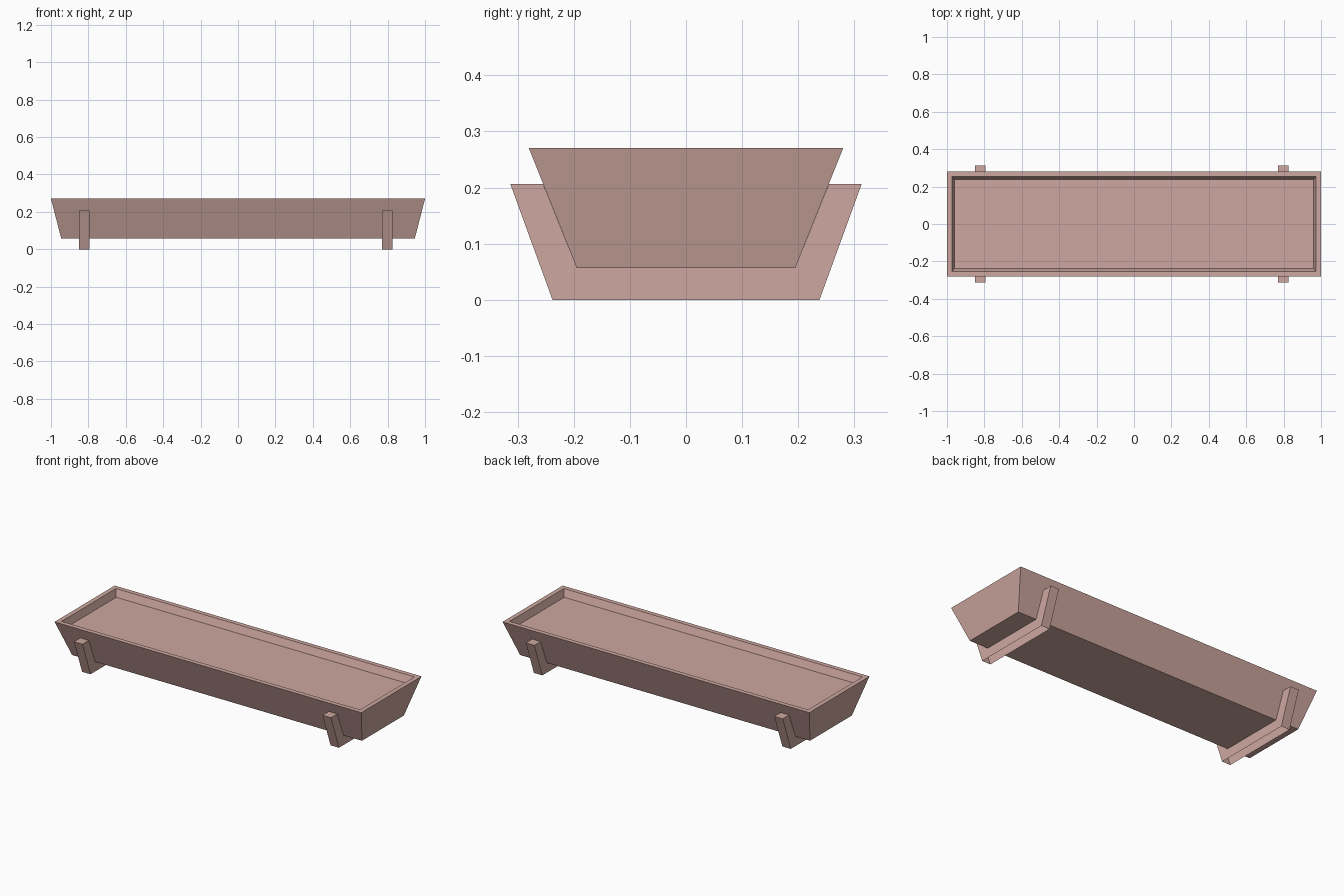
import bpy
import bmesh

cube = bpy.data.objects.get("Cube")
if cube:
    bpy.data.objects.remove(cube, do_unlink=True)

# Single dusty pink clay colour
clay = bpy.data.materials.new("dusty_pink_clay")
clay.use_nodes = True
colour = (0.62, 0.39, 0.35, 1)
clay.diffuse_color = colour
clay.node_tree.nodes["Principled BSDF"].inputs["Base Color"].default_value = colour


def finish(name, bm):
    mesh = bpy.data.meshes.new(name)
    bm.to_mesh(mesh)
    bm.free()
    mesh.materials.append(clay)
    obj = bpy.data.objects.new(name, mesh)
    bpy.context.collection.objects.link(obj)
    return obj


def trough(name, rings):
    """Loft rectangles (half x, half y, z) and cap the first and last."""
    bm = bmesh.new()
    loops = [[bm.verts.new((sx * hx, sy * hy, z))
              for sx, sy in ((-1, -1), (1, -1), (1, 1), (-1, 1))]
             for hx, hy, z in rings]
    for low, high in zip(loops, loops[1:]):
        for i in range(4):
            j = (i + 1) % 4
            bm.faces.new((low[i], low[j], high[j], high[i]))
    bm.faces.new(loops[0][::-1])
    bm.faces.new(loops[-1])
    bmesh.ops.recalc_face_normals(bm, faces=bm.faces)
    return finish(name, bm)


def cradle(name, x0, x1):
    """U-shaped foot hugging the trough, hollow on its underside."""
    half = [(0.238, 0), (0.313, 0.206), (0.2548, 0.206), (0.195, 0.057)]
    profile = half + [(-y, z) for y, z in reversed(half)]
    bm = bmesh.new()
    near = [bm.verts.new((x0, y, z)) for y, z in profile]
    far = [bm.verts.new((x1, y, z)) for y, z in profile]
    bm.faces.new(near[::-1])
    bm.faces.new(far)
    # Outer walls and arm tops only; the contact side and base stay open
    for i in (0, 1, 5, 6):
        bm.faces.new((near[i], near[i + 1], far[i + 1], far[i]))
    bmesh.ops.recalc_face_normals(bm, faces=bm.faces)
    return finish(name, bm)


# Tapered planter with a thin rim and a shallow recessed floor
trough("planter_trough", [
    (0.945, 0.195, 0.057),
    (1.0, 0.28, 0.27),
    (0.973, 0.253, 0.27),
    (0.96, 0.237, 0.228),
])

# Supporting feet
cradle("right_foot", -0.85, -0.795)
cradle("left_foot", 0.77, 0.825)
